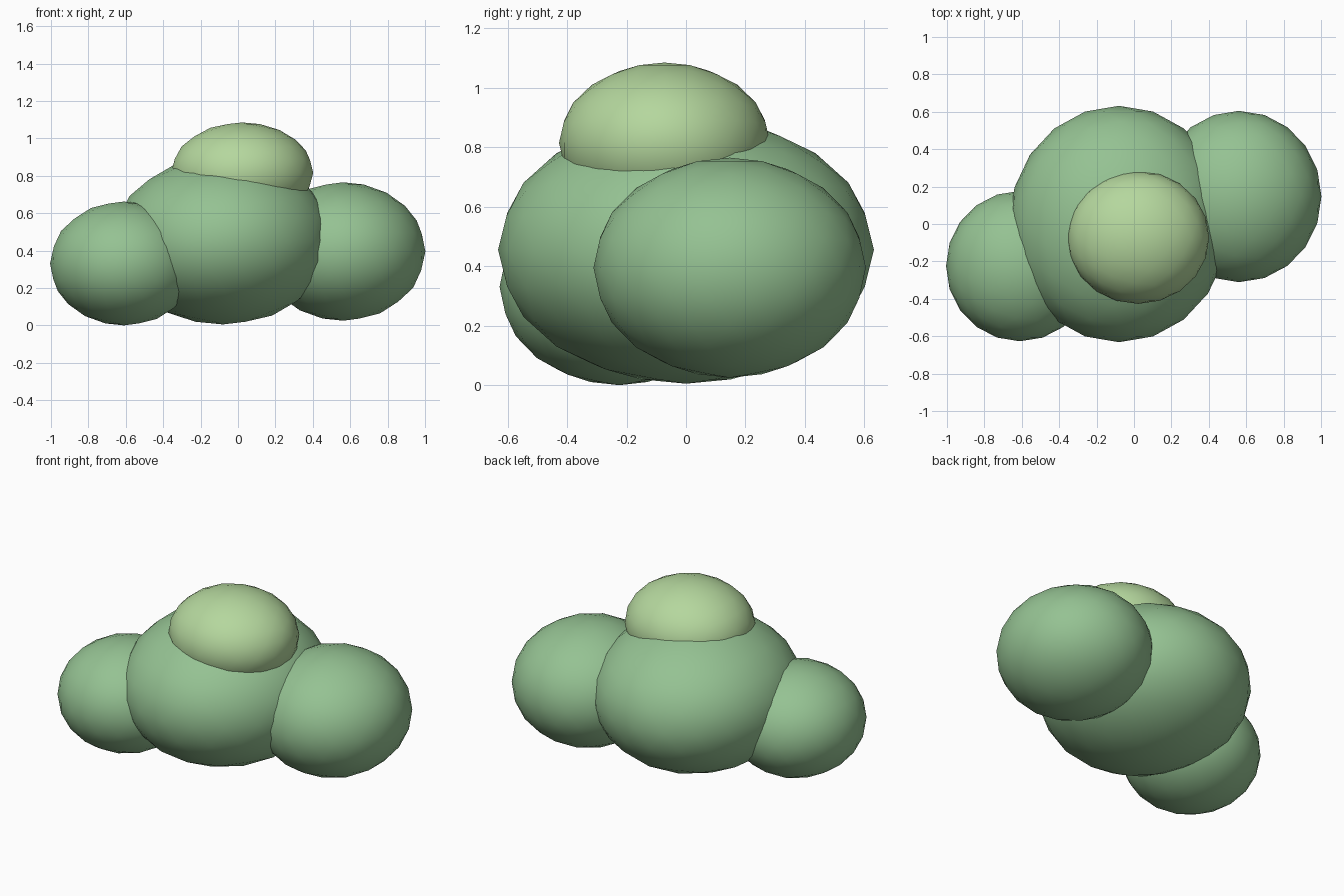
import bpy

if "Cube" in bpy.data.objects:
    bpy.data.objects.remove(bpy.data.objects["Cube"])


def make_material(name, color):
    mat = bpy.data.materials.new(name)
    mat.diffuse_color = (*color, 1)
    mat.use_nodes = True
    mat.node_tree.nodes["Principled BSDF"].inputs["Base Color"].default_value = mat.diffuse_color
    return mat


leaf = make_material("leaf_green", (0.30, 0.54, 0.29))
light_leaf = make_material("light_leaf_green", (0.46, 0.68, 0.34))


def clump(name, center, radii, mat):
    """Smooth squashed icosphere."""
    bpy.ops.mesh.primitive_ico_sphere_add(subdivisions=3, radius=1, location=center)
    obj = bpy.context.object
    obj.name = name
    obj.scale = radii
    bpy.ops.object.transform_apply(location=False, rotation=False, scale=True)
    bpy.ops.object.shade_smooth()
    obj.data.materials.append(mat)
    return obj


# Large middle clump with a smaller one on each side
clump("middle_foliage", (-0.08, 0.0, 0.455), (0.588, 0.632, 0.45), leaf)
clump("left_foliage", (-0.61, -0.225, 0.331), (0.395, 0.402, 0.331), leaf)
clump("right_foliage", (0.562, 0.147, 0.395), (0.44, 0.458, 0.37), leaf)

# Paler cap on top
clump("top_foliage", (0.022, -0.072, 0.815), (0.38, 0.355, 0.27), light_leaf)
